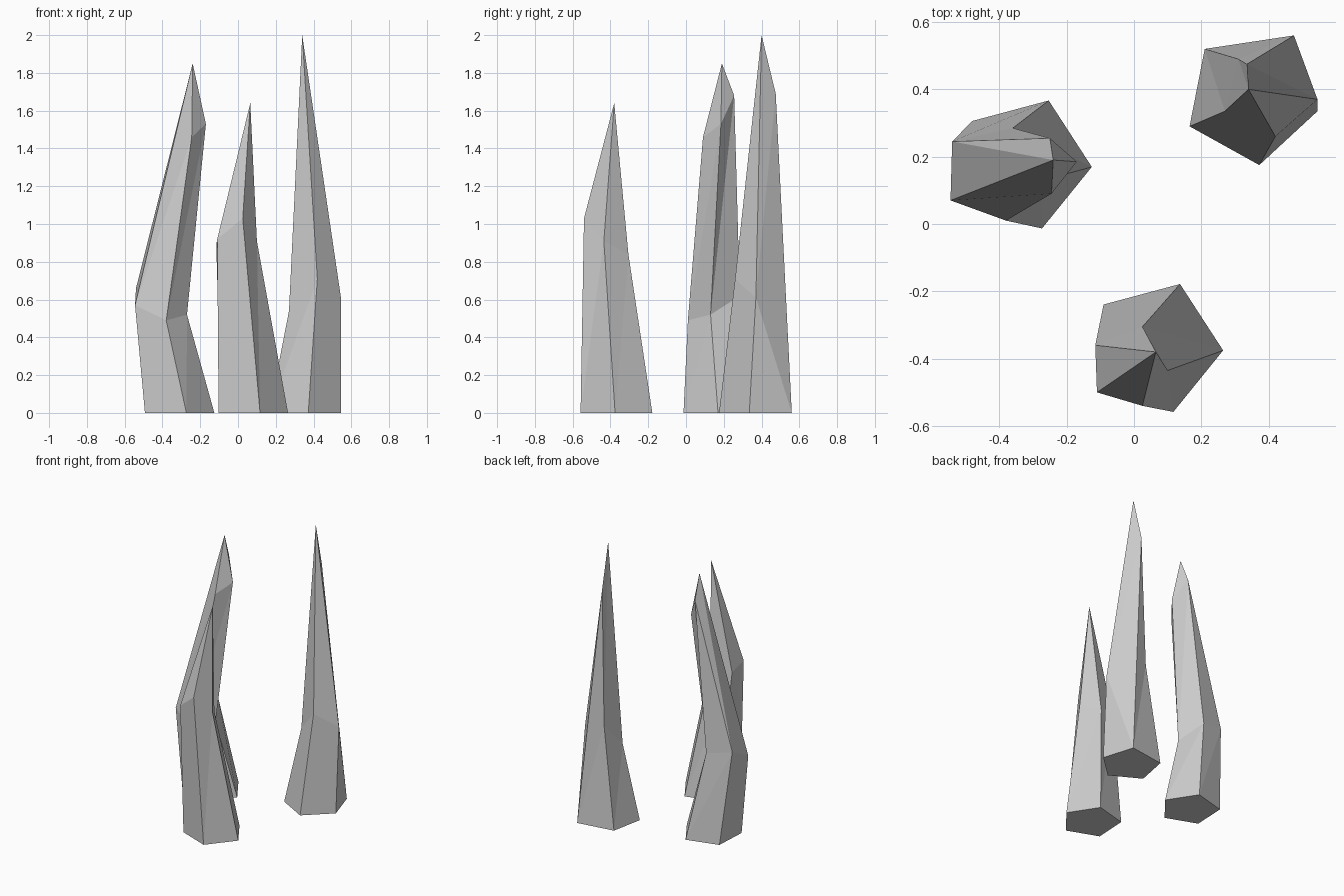
import bpy
from math import cos, sin, radians

if "Cube" in bpy.data.objects:
    bpy.data.objects.remove(bpy.data.objects["Cube"])


def pentagon(cx, cy, r, start):
    return [(cx + r * cos(radians(start + 72 * i)),
             cy + r * sin(radians(start + 72 * i)), 0) for i in range(5)]


def spike(name, rings):
    """Skin five-sided rings; repeated points collapse into one vertex."""
    verts, index = [], {}

    def vid(p):
        if p not in index:
            index[p] = len(verts)
            verts.append(p)
        return index[p]

    faces = [[vid(p) for p in reversed(rings[0])]]
    for lo, hi in zip(rings, rings[1:]):
        for i in range(5):
            j = (i + 1) % 5
            q = [vid(p) for p in (lo[i], lo[j], hi[j], hi[i])]
            for tri in ((q[0], q[1], q[2]), (q[0], q[2], q[3])):
                if len(set(tri)) == 3:
                    faces.append(tri)
    mesh = bpy.data.meshes.new(name)
    mesh.from_pydata(verts, [], faces)
    mesh.update()
    bpy.context.collection.objects.link(bpy.data.objects.new(name, mesh))


# Left spike: bent, with a chipped tip
tip = (-0.24, 0.19, 1.85)
back = (-0.25, 0.255, 1.68)
spike("left_spike", [
    pentagon(-0.325, 0.18, 0.2, -3),
    [(-0.27, 0.13, 0.52), (-0.36, 0.285, 0.62), (-0.54, 0.245, 0.66),
     (-0.545, 0.07, 0.57), (-0.38, 0.01, 0.49)],
    [(-0.17, 0.185, 1.53), back, back, tip, (-0.245, 0.09, 1.46)],
    [tip] * 5])

# Front spike: single bend, simple point
spike("front_spike", [
    pentagon(0.065, -0.365, 0.2, -3),
    [(0.10, -0.435, 0.91), (0.025, -0.305, 0.84), (-0.115, -0.36, 0.89),
     (-0.11, -0.50, 0.92), (0.025, -0.54, 1.03)],
    [(0.065, -0.38, 1.64)] * 5])

# Right spike: tallest, one back edge runs straight from the base
tip = (0.34, 0.40, 2.0)
back = (0.335, 0.475, 1.69)
heel = (0.475, 0.56, 0)
spike("right_spike", [
    [(0.545, 0.335, 0), heel, (0.21, 0.52, 0), (0.165, 0.29, 0),
     (0.372, 0.175, 0)],
    [(0.545, 0.37, 0.61), heel, (0.31, 0.49, 0.72), (0.27, 0.335, 0.54),
     (0.42, 0.26, 0.71)],
    [tip, back, back, tip, tip],
    [tip] * 5])
